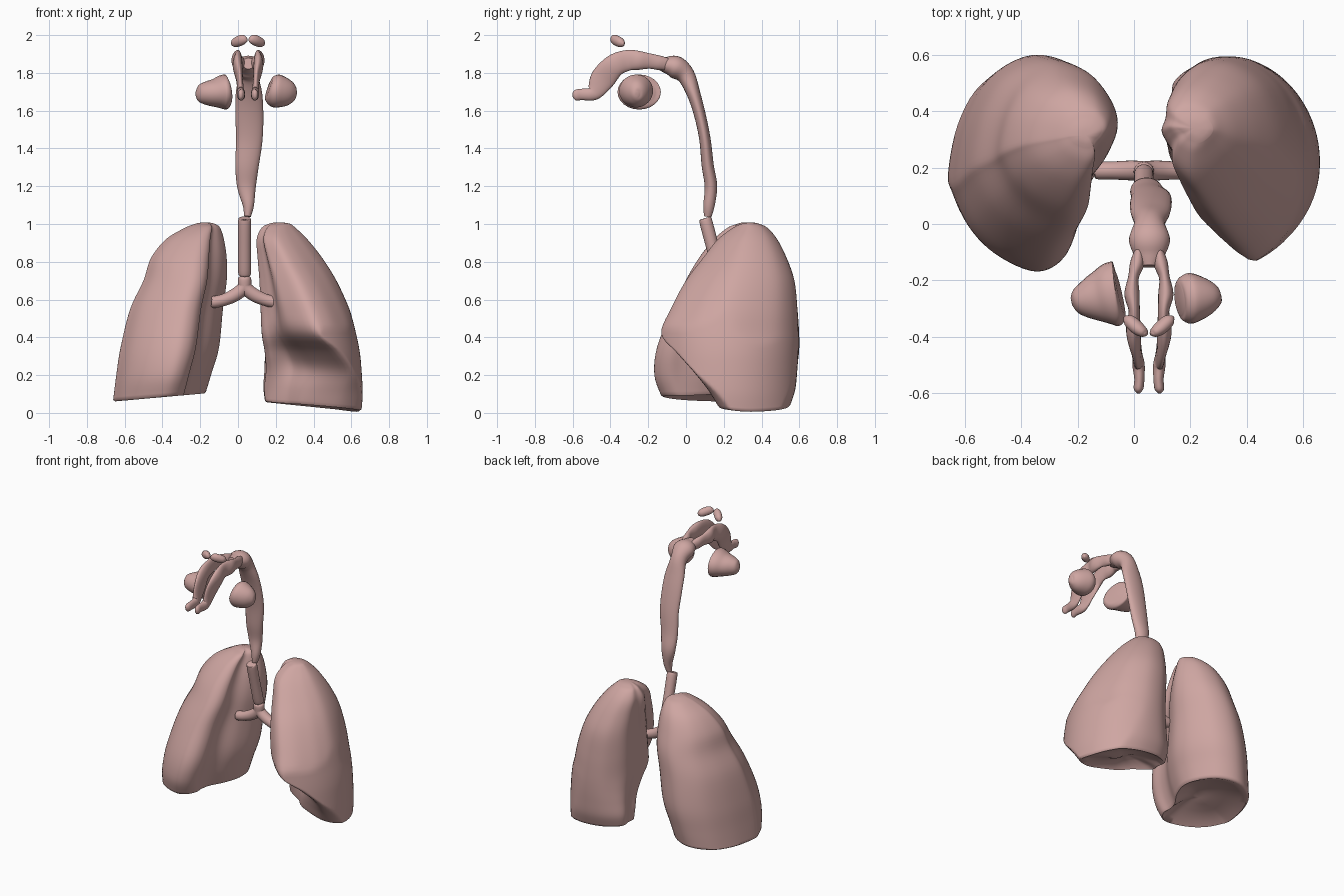
import bpy, bmesh, math
from mathutils import Vector


def spline(rows, steps, closed=False):
    """Catmull-Rom interpolation of rows of numbers."""
    n, out = len(rows), []
    get = (lambda i: rows[i % n]) if closed else (lambda i: rows[max(0, min(n - 1, i))])
    for i in range(n if closed else n - 1):
        p = [get(i + k) for k in (-1, 0, 1, 2)]
        for s in range(steps):
            t = s / steps
            out.append([b + 0.5 * t * (c - a + t * (2 * a - 5 * b + 4 * c - d + t * (3 * (b - c) + d - a)))
                        for a, b, c, d in zip(*p)])
    if not closed:
        out.append(list(rows[-1]))
    return out


def skin(name, rings, angle=50):
    """Join equal-sized rings into a closed smooth surface."""
    bm = bmesh.new()
    vr = [[bm.verts.new(p) for p in r] for r in rings]
    n = len(vr[0])
    for a, b in zip(vr, vr[1:]):
        for i in range(n):
            j = (i + 1) % n
            bm.faces.new((a[i], a[j], b[j], b[i]))
    for r in (vr[0], vr[-1]):
        c = bm.verts.new(sum((v.co for v in r), Vector()) / n)
        for i in range(n):
            bm.faces.new((r[i], r[(i + 1) % n], c))
    bmesh.ops.recalc_face_normals(bm, faces=bm.faces)
    me = bpy.data.meshes.new(name)
    bm.to_mesh(me)
    bm.free()
    ob = bpy.data.objects.new(name, me)
    bpy.context.collection.objects.link(ob)
    bpy.ops.object.select_all(action='DESELECT')
    ob.select_set(True)
    bpy.context.view_layer.objects.active = ob
    bpy.ops.object.shade_smooth_by_angle(angle=math.radians(angle))
    return ob


def sweep(name, rows, ref=(1, 0, 0), steps=5, sides=24):
    """Elliptical tube; rows are x, y, z, radius along ref, other radius."""
    pts = spline(rows, steps)
    rings = []
    for i, (x, y, z, r1, r2) in enumerate(pts):
        t = (Vector(pts[min(i + 1, len(pts) - 1)][:3]) - Vector(pts[max(i - 1, 0)][:3])).normalized()
        side = Vector(ref)
        side = (side - t * side.dot(t)).normalized()
        up = t.cross(side)
        rings.append([Vector((x, y, z)) + side * r1 * math.cos(a) + up * r2 * math.sin(a)
                      for a in (2 * math.pi * k / sides for k in range(sides))])
    return skin(name, rings)


def lung(name, outline, sections, dome, hollow=0):
    """Sections: z, medial x, lateral x, front y, back y, sideways shift of front edge."""
    uv = spline(outline, 5, True)
    rings = []
    for z, xm, xl, y0, y1, s in spline(sections, 5):
        ring = []
        for i, (u, v) in enumerate(uv):
            x = xm + u * (xl - xm) + s * (1 - v) ** 2
            y = y0 + v * (y1 - y0)
            if hollow:
                # keep inside the rib cage curve, scoop the inner front face
                reach = max(xl, 0.5) - 0.3
                x = min(x, 0.3 + reach * math.sqrt(max(0, 1 - ((y - 0.22) / 0.385) ** 2)))
                f = (i / len(uv) - 0.5) / 0.27
                if 0 < f < 1:
                    y += hollow * math.sin(math.pi * f) * math.exp(-((z - 0.31) / 0.15) ** 2)
            tilt = 0.03 * (1 - 2 * u) * max(0, 1 - z / 0.3)
            ring.append(Vector((x, y, z + tilt)))
        rings.append(ring)

    def inset(ring, scale, lift):
        c = sum(ring, Vector()) / len(ring)
        return [Vector((c.x + (p.x - c.x) * scale, c.y + (p.y - c.y) * scale, p.z + lift)) for p in ring]
    # domed hollow underneath, rounded apex on top
    base = [inset(rings[0], s, h) for s, h in
            ((0.2, dome), (0.5, dome * .85), (0.82, dome * .25), (0.96, -0.008))]
    top = [inset(rings[-1], s, h) for s, h in ((0.7, 0.005), (0.35, 0.008))]
    return skin(name, base + rings + top, 60)


# Lungs
lung("right_lung",
     [(1, .45), (.93, .7), (.77, .9), (.5, 1), (.23, .94), (.05, .77), (0, .6), (.08, .43),
      (.2, .3), (.24, .2), (.24, .1), (.32, .02), (.46, 0), (.7, .08), (.87, .2), (.97, .35)],
     [(.09, -.17, -.66, -.13, .56, 0), (.2, -.14, -.645, -.165, .58, 0), (.35, -.10, -.62, -.15, .6, 0),
      (.55, -.08, -.57, -.07, .59, 0), (.7, -.06, -.5, 0, .57, 0), (.82, -.06, -.46, .07, .53, 0),
      (.92, -.075, -.38, .15, .48, 0), (.98, -.095, -.28, .22, .42, 0), (1.0, -.12, -.23, .27, .37, 0)],
     dome=.05)
lung("left_lung",
     [(1, .46), (.94, .67), (.8, .87), (.56, .99), (.31, 1), (.14, .93), (.04, .82), (.03, .66),
      (0, .53), (.08, .42), (.17, .32), (.22, .18), (.31, .1), (.53, 0), (.71, .05), (.86, .18), (.95, .3)],
     [(.04, .12, .655, .17, .55, .12), (.12, .11, .66, .12, .575, .15), (.22, .115, .655, .04, .585, .17),
      (.32, .12, .645, -.05, .59, .11), (.42, .12, .625, -.13, .59, .03), (.55, .12, .59, -.08, .585, .0),
      (.7, .12, .53, 0, .57, -.03), (.82, .115, .46, .09, .53, -.05), (.92, .11, .38, .17, .48, -.05),
      (.98, .13, .31, .25, .43, -.02), (1.0, .16, .28, .29, .39, 0)],
     dome=.025, hollow=.12)

# Windpipe
R = .034
sweep("windpipe", [(.035, .102, 1.025, .024, .024), (.035, .104, 1.018, R, R), (.035, .14, .88, R, R),
                   (.035, .178, .742, R, R), (.035, .180, .735, .024, .024)])

# Forked bronchi
for side, label in ((-1, "right"), (1, "left")):
    cx = .035
    sweep(label + "_bronchus",
          [(cx, .182, .722, .02, .02), (cx, .183, .712, R, R), (cx + side * .004, .188, .665, .035, .035),
           (cx + side * .05, .19, .625, .035, .035), (cx + side * .11, .19, .598, .032, .032),
           (cx + side * .165, .19, .586, .031, .031), (cx + side * .175, .19, .585, .022, .022)],
          ref=(0, 1, 0))

# Throat
sweep("throat", [(.05, .115, 1.04, .018, .02), (.055, .122, 1.1, .03, .03), (.045, .132, 1.2, .05, .033),
                 (.048, .115, 1.31, .062, .032), (.06, .1, 1.45, .07, .03), (.06, .073, 1.58, .074, .031),
                 (.058, .04, 1.69, .07, .036), (.055, .0, 1.785, .055, .048), (.055, -.055, 1.83, .073, .06),
                 (.055, -.11, 1.843, .055, .042), (.055, -.15, 1.85, .03, .03)])

# Nasal passages and forehead sinuses, mirrored about the head's middle
MID = .053
for side, label in ((-1, "right"), (1, "left")):
    rows = [(.035, -.09, 1.845, .015, .03), (.042, -.14, 1.853, .025, .038), (.055, -.19, 1.862, .019, .04),
            (.06, -.25, 1.866, .027, .05), (.052, -.31, 1.866, .02, .055), (.055, -.38, 1.838, .026, .06),
            (.045, -.44, 1.77, .018, .065), (.04, -.475, 1.71, .018, .048), (.037, -.5, 1.688, .022, .035),
            (.034, -.55, 1.686, .018, .03), (.037, -.585, 1.682, .017, .028), (.036, -.6, 1.68, .006, .012)]
    sweep(label + "_nasal_passage", [(MID + side * d, *r) for d, *r in rows])
    rows = [(.085, -.33, 1.95, .006, .008), (.07, -.343, 1.958, .022, .024), (.04, -.37, 1.972, .024, .028),
            (.018, -.386, 1.98, .017, .022), (.009, -.392, 1.985, .006, .01)]
    sweep(label + "_forehead_sinus", [(MID + side * d, *r) for d, *r in rows], ref=(0, 1, 0))

# Cheek sinuses: blunt inner face tapering outwards
sweep("right_cheek_sinus", [(-.05, -.245, 1.7, .08, .06), (-.06, -.247, 1.699, .112, .09),
                            (-.085, -.25, 1.698, .112, .09), (-.125, -.258, 1.694, .092, .075),
                            (-.17, -.267, 1.692, .068, .062), (-.207, -.273, 1.69, .042, .044),
                            (-.222, -.276, 1.69, .014, .014)], ref=(0, 1, 0))
sweep("left_cheek_sinus", [(.16, -.267, 1.715, .055, .05), (.17, -.266, 1.712, .078, .072),
                           (.2, -.264, 1.705, .09, .088), (.24, -.262, 1.698, .077, .08),
                           (.278, -.26, 1.692, .055, .062), (.302, -.259, 1.688, .03, .036),
                           (.309, -.258, 1.687, .01, .012)], ref=(0, 1, 0))

# Flesh colour
mat = bpy.data.materials.new("flesh")
mat.diffuse_color = (.62, .38, .36, 1)
for ob in bpy.data.objects:
    ob.data.materials.append(mat)
